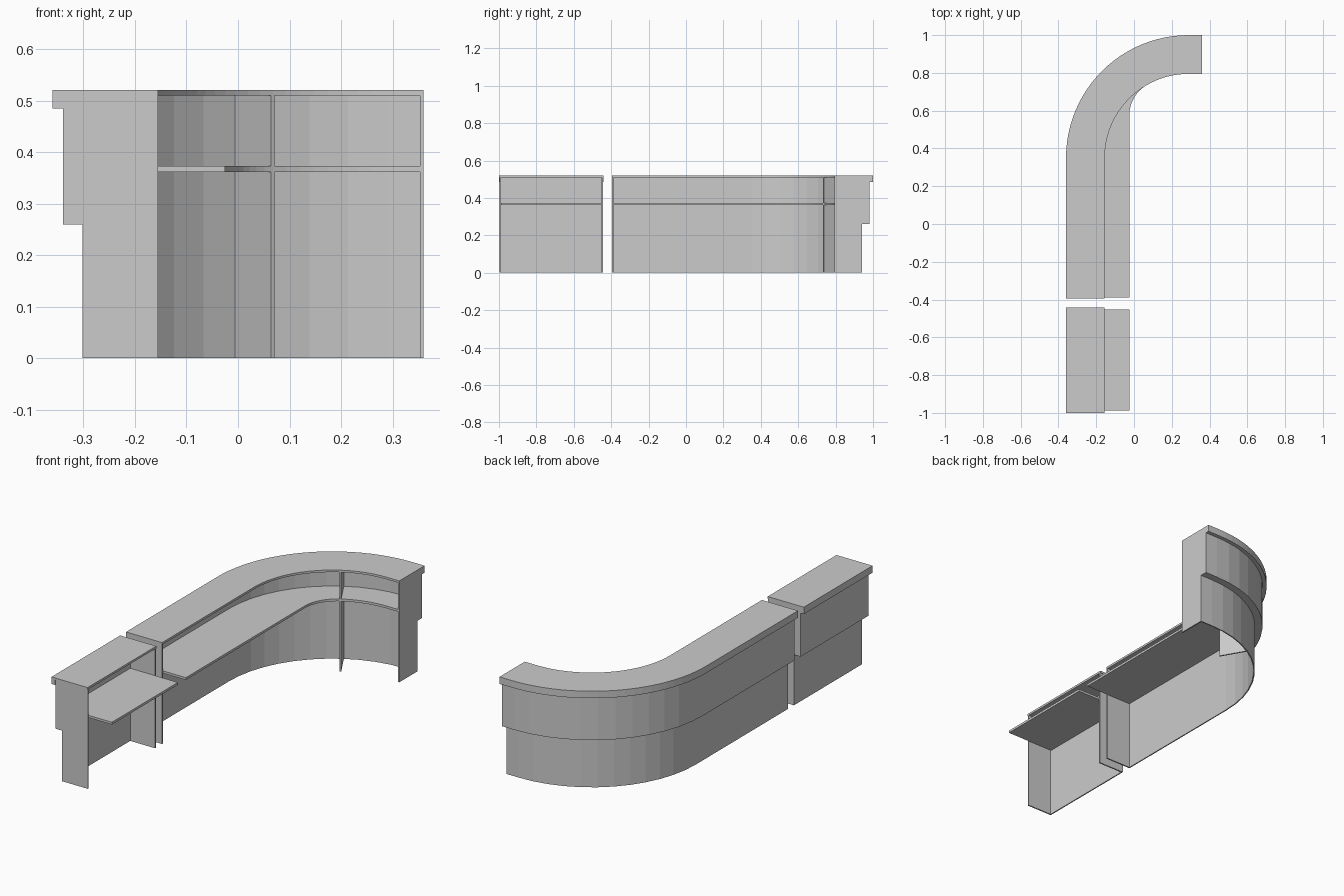
import bpy, bmesh, math
from mathutils import Vector

if "Cube" in bpy.data.objects:
    bpy.data.objects.remove(bpy.data.objects["Cube"])

CX, CY = 0.29, 0.35          # centre of the corner curve
R_TOP, R_UP, R_LOW, R_IN = 0.65, 0.63, 0.592, 0.445
R_WALL = R_LOW - 0.006
T = 0.007                    # panel thickness


def arc(r, a0, a1, n, cx=CX, cy=CY):
    """Angles measured from -x towards +y."""
    angs = [math.radians(a0 + (a1 - a0) * i / n) for i in range(n + 1)]
    return [(cx - r * math.cos(a), cy + r * math.sin(a)) for a in angs]


def main_path(r, n, inset):
    return [(CX - r, -0.395 + inset)] + arc(r, 0, 90, n) + [(0.36 - inset, CY + r)]


def short_path(r, n, inset):
    return [(CX - r, -1.0 + inset), (CX - r, -0.442 - inset)]


def finish(name, bm, smooth):
    bmesh.ops.recalc_face_normals(bm, faces=bm.faces)
    me = bpy.data.meshes.new(name)
    bm.to_mesh(me)
    bm.free()
    ob = bpy.data.objects.new(name, me)
    bpy.context.collection.objects.link(ob)
    if smooth:
        bpy.context.view_layer.objects.active = ob
        ob.select_set(True)
        bpy.ops.object.shade_smooth_by_angle(angle=math.radians(5))
        ob.select_set(False)
    return ob


def sweep(name, path, section, n, inset=0.0, smooth=False):
    """Carry an (offset, z) section along the counter line."""
    bm = bmesh.new()
    rails = [[bm.verts.new((x, y, z)) for x, y in path(r, n, inset)] for r, z in section]
    for k, a in enumerate(rails):
        b = rails[(k + 1) % len(rails)]
        for i in range(len(a) - 1):
            bm.faces.new((a[i], a[i + 1], b[i + 1], b[i]))
    bm.faces.new([r[0] for r in rails])
    bm.faces.new([r[-1] for r in rails])
    return finish(name, bm, smooth)


def prism(name, points, offset):
    """Extrude a flat outline by an offset vector."""
    bm = bmesh.new()
    face = bm.faces.new([bm.verts.new(p) for p in points])
    res = bmesh.ops.extrude_face_region(bm, geom=[face], use_keep_orig=True)
    verts = [g for g in res["geom"] if isinstance(g, bmesh.types.BMVert)]
    bmesh.ops.translate(bm, verts=verts, vec=offset)
    return finish(name, bm, False)


def panel(name, base, out, thick):
    """Stepped upright: base is the curve centre line, out points to the public side."""
    prof = [(R_IN, 0), (R_LOW, 0), (R_LOW, 0.26), (R_UP, 0.26), (R_UP, 0.51), (R_IN, 0.51)]
    b, o = Vector(base), Vector(out)
    prism(name, [b + o * r + Vector((0, 0, z)) for r, z in prof], Vector(thick))


# Counter top with outer fascia, upper front and lower front, for both sections
for label, path in (("main", main_path), ("short", short_path)):
    sweep(label + "_counter_top", path,
          [(R_TOP, 0.485), (R_TOP, 0.521), (R_IN, 0.521), (R_IN, 0.51), (R_UP, 0.51), (R_UP, 0.485)], 24)
    sweep(label + "_upper_front", path,
          [(R_UP, 0.26), (R_UP, 0.51), (R_WALL, 0.51), (R_WALL, 0.26)], 12, T)
    sweep(label + "_lower_front", path,
          [(R_LOW, 0), (R_LOW, 0.26), (R_WALL, 0.26), (R_WALL, 0)], 12, T)

# Uprights at the ends
panel("short_end_panel", (CX, -0.998, 0), (-1, 0, 0), (0, T, 0))
panel("short_inner_panel", (CX, -0.445, 0), (-1, 0, 0), (0, -T, 0))
panel("main_start_panel", (CX, -0.395, 0), (-1, 0, 0), (0, T, 0))
panel("main_end_panel", (0.36, CY, 0), (0, 1, 0), (-T, 0, 0))

# Radial divider in the curve
d = Vector((-0.5, math.sqrt(0.75), 0))
side = Vector((d.y, -d.x, 0))
c = Vector((CX, CY, 0)) - side * T / 2
prism("curve_divider", [c + d * r + Vector((0, 0, z)) for r, z in
                        ((R_IN, 0), (R_WALL, 0), (R_WALL, 0.51), (R_IN, 0.51))], side * T)

# Work surfaces: the main one narrows through a tight fillet into the curve
EDGE = -0.025
fillet = (CX - R_IN / 2 - EDGE) / 0.5
p = Vector((CX, CY, 0)) + d * (R_IN - fillet)
inner = [(EDGE, -0.388)] + arc(fillet, 0, 60, 10, p.x, p.y) + arc(R_IN, 60, 90, 8)[1:] + [(0.353, CY + R_IN)]
outline = main_path(R_WALL, 12, T) + inner[::-1]
prism("main_work_surface", [(x, y, 0.361) for x, y in outline], Vector((0, 0, 0.012)))
xw = CX - R_WALL
prism("short_work_surface", [(x, y, 0.361) for x, y in
                             ((xw, -0.988), (EDGE, -0.988), (EDGE, -0.452), (xw, -0.452))],
      Vector((0, 0, 0.012)))
